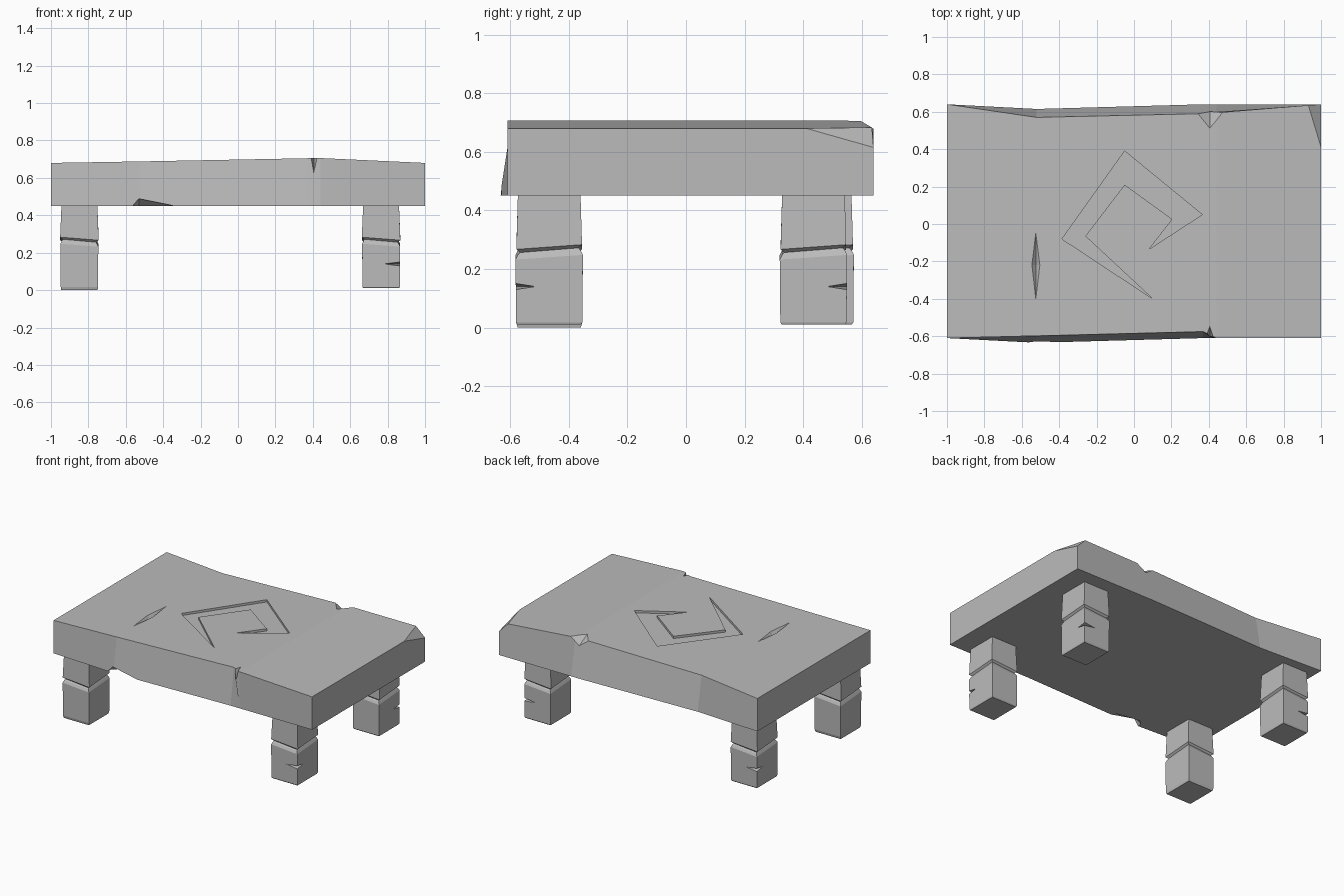
import bpy, bmesh
from mathutils import Vector

cube = bpy.data.objects.get("Cube")
if cube:
    bpy.data.objects.remove(cube, do_unlink=True)

stone = bpy.data.materials.new("grey stone")
stone.use_nodes = True
GREY = (0.5, 0.5, 0.5, 1)
stone.diffuse_color = GREY
stone.node_tree.nodes["Principled BSDF"].inputs["Base Color"].default_value = GREY


def finish(name, bm):
    bmesh.ops.recalc_face_normals(bm, faces=bm.faces)
    mesh = bpy.data.meshes.new(name)
    bm.to_mesh(mesh)
    bm.free()
    mesh.materials.append(stone)
    obj = bpy.data.objects.new(name, mesh)
    bpy.context.collection.objects.link(obj)
    return obj


def loft(name, rings):
    """Join equal rings of points into a closed solid."""
    bm = bmesh.new()
    loops = [[bm.verts.new(p) for p in ring] for ring in rings]
    n = len(loops[0])
    for a, b in zip(loops, loops[1:]):
        for i in range(n):
            j = (i + 1) % n
            bm.faces.new((a[i], a[j], b[j], b[i]))
    bm.faces.new(loops[0])
    bm.faces.new(loops[-1])
    return finish(name, bm)


def hull(name, points):
    bm = bmesh.new()
    for p in points:
        bm.verts.new(p)
    bmesh.ops.convex_hull(bm, input=bm.verts)
    return finish(name, bm)


def carve(target, cutter):
    cutter.hide_render = True
    cutter.hide_viewport = True
    cutter.display_type = 'WIRE'
    mod = target.modifiers.new("carve", 'BOOLEAN')
    mod.operation = 'DIFFERENCE'
    mod.solver = 'EXACT'
    mod.object = cutter


# Table top: x, front bottom y, front top y, back top y, back bottom y, top z
BASE = 0.45
stations = [
    (-1, -.61, -.61, .64, .64, .68),
    (-.52, -.635, -.598, .57, .615, .688),
    (.37, -.61, -.575, .59, .64, .705),
    (.44, -.61, -.61, .595, .64, .706),
    (1, -.61, -.61, .64, .64, .68),
]
top = loft("table_top", [
    [(x, fb, BASE), (x, ft, z), (x, bt, z), (x, bb, BASE)]
    for x, fb, ft, bt, bb, z in stations])

# Engraved hooked diamond, its floor parallel to the sloping top
swirl = [(.1, -.4), (-.385, -.08), (-.05, .39), (.365, .05),
         (.08, -.135), (.205, .025), (-.05, .21), (-.26, -.065)]
carve(top, loft("engraving_cutter", [
    [(x, y, .698 + .019 * x + dz) for x, y in swirl] for dz in (-.016, .05)]))

# Chips and cracks in the table top
carve(top, hull("crack_cutter", [
    (-.525, -.04, .689), (-.525, -.41, .689), (-.55, -.22, .692),
    (-.5, -.22, .692), (-.525, -.22, .665)]))
carve(top, hull("corner_chip_cutter", [
    (.93, .64, .684), (1, .41, .68), (1, .64, .615), (1.1, .74, .78)]))
carve(top, hull("front_notch_cutter", [
    (.36, -.66, .72), (.445, -.66, .72), (.405, -.545, .71), (.405, -.61, .62),
    (.405, -.66, .6)]))
carve(top, hull("back_notch_cutter", [
    (.325, .6, .71), (.485, .6, .71), (.405, .51, .707), (.405, .625, .645),
    (.405, .7, .64), (.325, .7, .71), (.485, .7, .71)]))
carve(top, hull("lower_chip_cutter", [
    (-.57, -.7, .44), (-.3, -.7, .44), (-.53, -.7, .495), (-.53, -.62, .488),
    (-.57, -.6, .44), (-.3, -.6, .44), (-.53, -.56, .44)]))


# Legs: height, widening of each side around the leg's middle
leg_profile = [(0, .097, .108), (.018, .1, .113), (.24, .101, .115), (.256, .094, .107),
               (.264, .09, .1), (.275, .103, .112), (BASE, .096, .107)]


def leg(name, cx, cy, lift):
    rings = []
    for z, hx, hy in leg_profile:
        z = max(z, lift)
        rings.append([(cx + sx * hx, cy + sy * hy, z + (0.008 * sx * sy if .23 < z < .28 else 0))
                      for sx, sy in ((-1, -1), (1, -1), (1, 1), (-1, 1))])
    return loft(name, rings)


legs = {
    "front_right_leg": (-.848, -.467, 0),
    "front_left_leg": (.765, -.467, .01),
    "back_left_leg": (.765, .435, .01),
    "back_right_leg": (-.848, .458, .01),
}
for name, (cx, cy, lift) in legs.items():
    obj = leg(name, cx, cy, lift)
    if name == "front_right_leg":
        continue
    # Wedge crack across the outer corner
    sx, sy = (1 if cx > 0 else -1), (1 if cy > 0 else -1)
    corner = Vector((cx + sx * .1, cy + sy * .114, .14))
    carve(obj, hull(name + "_crack_cutter", [
        corner + Vector((-sx * .09, sy * .005, 0)), corner + Vector((sx * .005, -sy * .07, 0)),
        corner + Vector((sx * .02, sy * .02, .016)), corner + Vector((sx * .02, sy * .02, -.016)),
        corner + Vector((-sx * .03, -sy * .03, 0))]))
